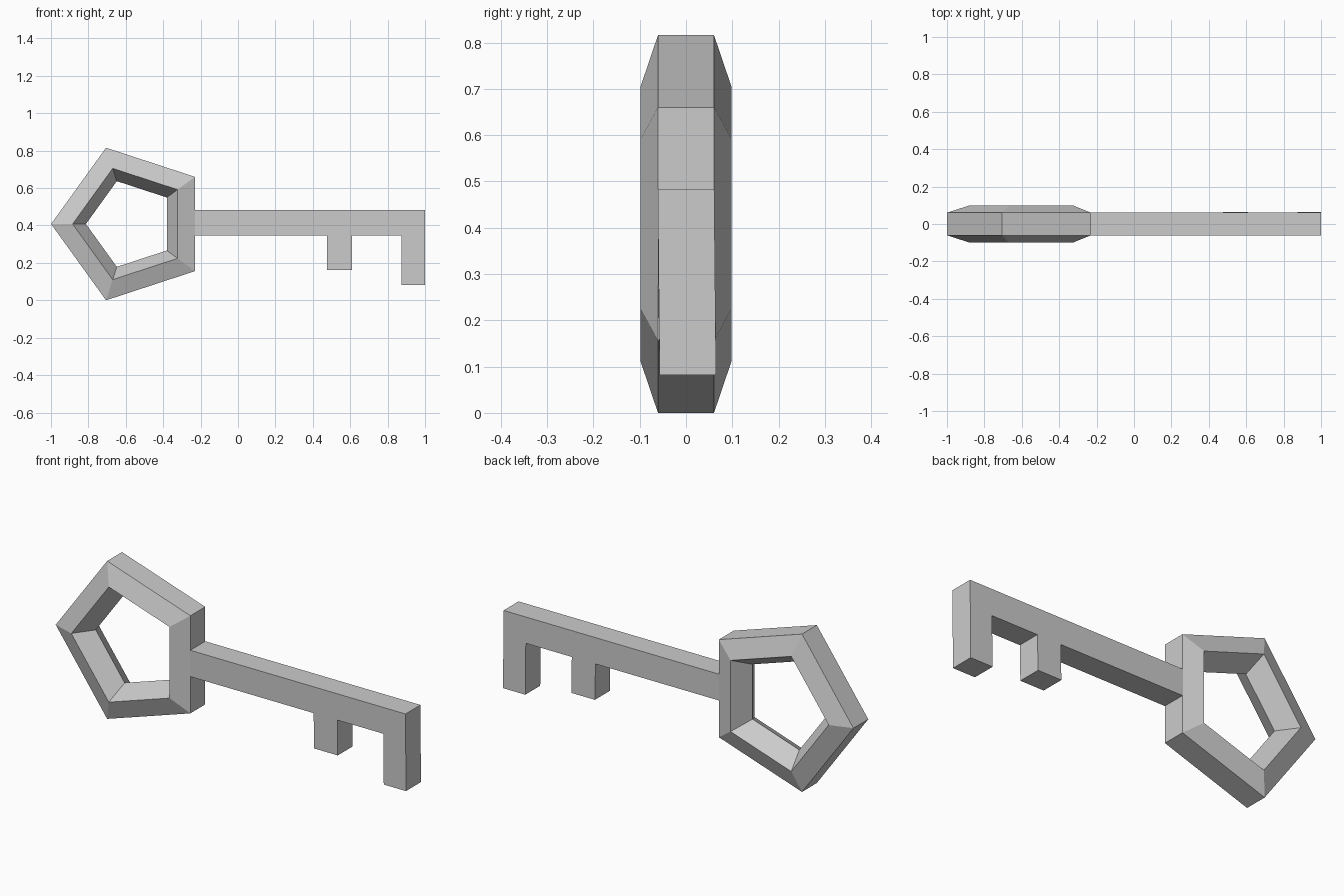
import bpy, bmesh
from math import cos, sin, pi

if "Cube" in bpy.data.objects:
    bpy.data.objects.remove(bpy.data.objects["Cube"])


def finish(name, bm):
    bmesh.ops.recalc_face_normals(bm, faces=bm.faces)
    mesh = bpy.data.meshes.new(name)
    bm.to_mesh(mesh)
    bm.free()
    obj = bpy.data.objects.new(name, mesh)
    bpy.context.collection.objects.link(obj)
    return obj


# Key bow: five-sided ring with a five-sided cross-section, one corner pointing to -x
N = 5
CX, CZ, MAJOR, MINOR = -0.574, 0.408, 0.342, 0.103
bm = bmesh.new()
rings = []
for i in range(N):
    a = pi + 2 * pi * i / N
    ring = []
    for j in range(N):
        b = pi + 2 * pi * j / N
        r = MAJOR + MINOR * cos(b)
        ring.append(bm.verts.new((CX + r * cos(a), MINOR * sin(b), CZ + 1.008 * r * sin(a))))
    rings.append(ring)
for i in range(N):
    for j in range(N):
        p, q, k = rings[i], rings[(i + 1) % N], (j + 1) % N
        bm.faces.new((p[j], q[j], q[k], p[k]))
finish("key_bow", bm)

# Shaft with two downward teeth: one profile extruded through the thickness
TOP, UNDER = 0.482, 0.346
profile = [(-0.24, TOP), (-0.24, UNDER), (0.475, UNDER), (0.475, 0.162),
           (0.61, 0.162), (0.61, UNDER), (0.873, UNDER), (0.873, 0.082),
           (1.0, 0.082), (1.0, TOP)]
bm = bmesh.new()
face = bm.faces.new([bm.verts.new((x, -0.061, z)) for x, z in profile])
ext = bmesh.ops.extrude_face_region(bm, geom=[face])
bmesh.ops.translate(bm, vec=(0, 0.122, 0),
                    verts=[v for v in ext["geom"] if isinstance(v, bmesh.types.BMVert)])
# Slight lean of the tooth tips towards the back
for v in bm.verts:
    if v.co.z < 0.3:
        v.co.y += 0.004
finish("key_shaft_and_teeth", bm)
